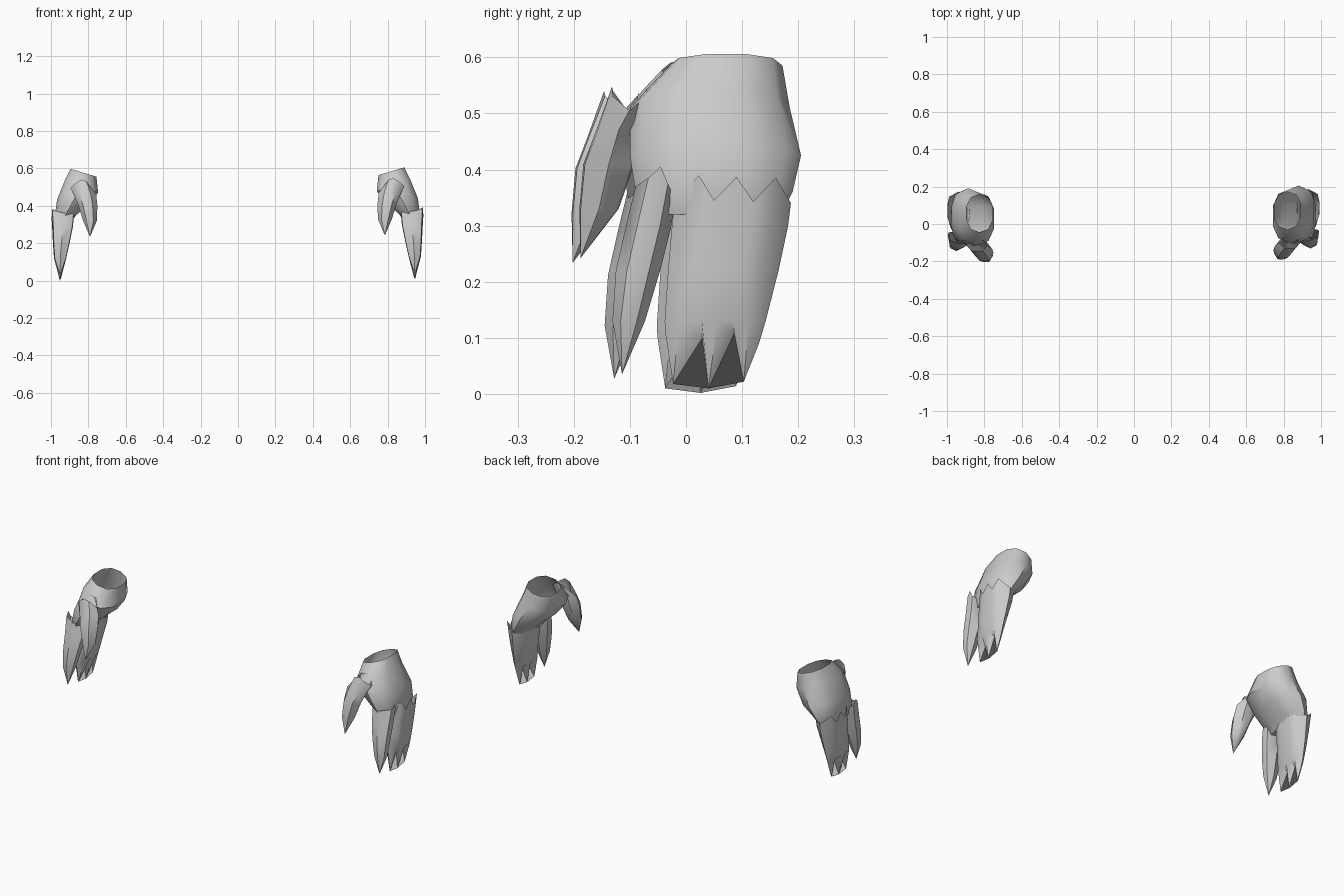
import bpy, bmesh
from math import cos, sin, pi, copysign, radians

if "Cube" in bpy.data.objects:
    bpy.data.objects.remove(bpy.data.objects["Cube"])


def build(name, rings, cap):
    """Loft closed rings into a smooth-shaded right-hand part, then make the left copy."""
    for side, s in (("right", 1), ("left", -1)):
        off = (0, 0, 0) if s == 1 else (-0.006, -0.014, -0.008)
        bm = bmesh.new()
        vs = [[bm.verts.new((s * x + off[0], y + off[1], z + off[2])) for x, y, z in r]
              for r in rings]
        n = len(vs[0])
        for a, b in zip(vs, vs[1:]):
            for i in range(n):
                k = (i + 1) % n
                bm.faces.new((a[i], a[k], b[k], b[i]))
        if cap:
            bm.faces.new(vs[-1])
        bmesh.ops.remove_doubles(bm, verts=bm.verts, dist=0.0005)
        bmesh.ops.recalc_face_normals(bm, faces=bm.faces)
        me = bpy.data.meshes.new(side + "_" + name)
        bm.to_mesh(me)
        bm.free()
        ob = bpy.data.objects.new(side + "_" + name, me)
        bpy.context.collection.objects.link(ob)
        bpy.ops.object.select_all(action='DESELECT')
        ob.select_set(True)
        bpy.context.view_layer.objects.active = ob
        bpy.ops.object.shade_smooth_by_angle(angle=radians(45))


def oval(x0, x1, y0, y1, z, tilt, n=10, p=0.85):
    """Rounded ring between bounds; tilt is the rise in z per unit x."""
    pts = []
    for i in range(n):
        a = 2 * pi * (i + 0.5) / n
        c, t = (copysign(abs(v) ** p, v) for v in (cos(a), sin(a)))
        dx = c * (x1 - x0) / 2
        pts.append(((x0 + x1) / 2 + dx, (y0 + y1) / 2 + t * (y1 - y0) / 2, z + tilt * dx))
    return pts


def spread(a, b, n):
    return [a + (b - a) * i / (n - 1) for i in range(n)]


def finger_ring(us, zs, w0, w1, across_x=False):
    """Flattened ring: columns at us/zs, inner face at w0 and outer face at w1."""
    n, mid = len(us), (w0 + w1) / 2

    def pt(i, w):
        b = (1 - abs(2 * i / (n - 1) - 1) ** 3) ** 0.5
        d = mid + (w - mid) * b
        return (us[i], d, zs[i]) if across_x else (d, us[i], zs[i])
    return [pt(i, w1) for i in range(n)] + [pt(i, w0) for i in range(n - 2, 0, -1)]


# open-topped palm
build("palm", [
    oval(0.748, 0.892, -0.03, 0.172, 0.585, 0.3),
    oval(0.738, 0.925, -0.10, 0.185, 0.51, 0.35),
    oval(0.795, 0.965, -0.10, 0.205, 0.425, 0.2),
    oval(0.855, 0.975, -0.09, 0.19, 0.36, 0),
    oval(0.885, 0.965, -0.07, 0.17, 0.32, 0)], True)

# three fused fingers with jagged top edge and pointed tips
build("fused_fingers", [
    finger_ring([-0.02, 0.023, 0.05, 0.09, 0.12, 0.16, 0.187],
                [0.345, 0.39, 0.345, 0.387, 0.343, 0.386, 0.34], 0.872, 0.992),
    finger_ring(spread(-0.025, 0.182, 7), [0.3] * 7, 0.878, 0.988),
    finger_ring(spread(-0.032, 0.165, 7), [0.22] * 7, 0.895, 0.984),
    finger_ring([-0.038, -0.012, 0.028, 0.056, 0.085, 0.112, 0.142],
                [0.13] * 7, 0.912, 0.978),
    finger_ring([-0.037, -0.023, 0.029, 0.04, 0.086, 0.103, 0.13],
                [0.11, 0.018, 0.1, 0.01, 0.108, 0.022, 0.09], 0.943, 0.947)], True)

# separate index finger
build("index_finger", [
    finger_ring([-0.09, -0.067, -0.045, -0.032, -0.02],
                [0.37, 0.385, 0.405, 0.375, 0.345], 0.868, 0.99),
    finger_ring(spread(-0.107, -0.026, 5), [0.3] * 5, 0.876, 0.985),
    finger_ring(spread(-0.125, -0.046, 5), [0.22] * 5, 0.892, 0.982),
    finger_ring(spread(-0.131, -0.073, 5), [0.13] * 5, 0.912, 0.976),
    finger_ring([-0.114] * 5, [0.035] * 5, 0.945, 0.945)], False)

# thumb with a raised collar and pointed tip
build("thumb", [
    finger_ring(spread(0.775, 0.89, 5), [0.50, 0.54, 0.548, 0.53, 0.505],
                -0.07, -0.132, True),
    finger_ring(spread(0.752, 0.872, 5), [0.47] * 5, -0.08, -0.16, True),
    finger_ring(spread(0.746, 0.848, 5), [0.41] * 5, -0.092, -0.183, True),
    finger_ring(spread(0.748, 0.823, 5), [0.33] * 5, -0.12, -0.19, True),
    finger_ring([0.785] * 5, [0.242] * 5, -0.188, -0.188, True)], False)
